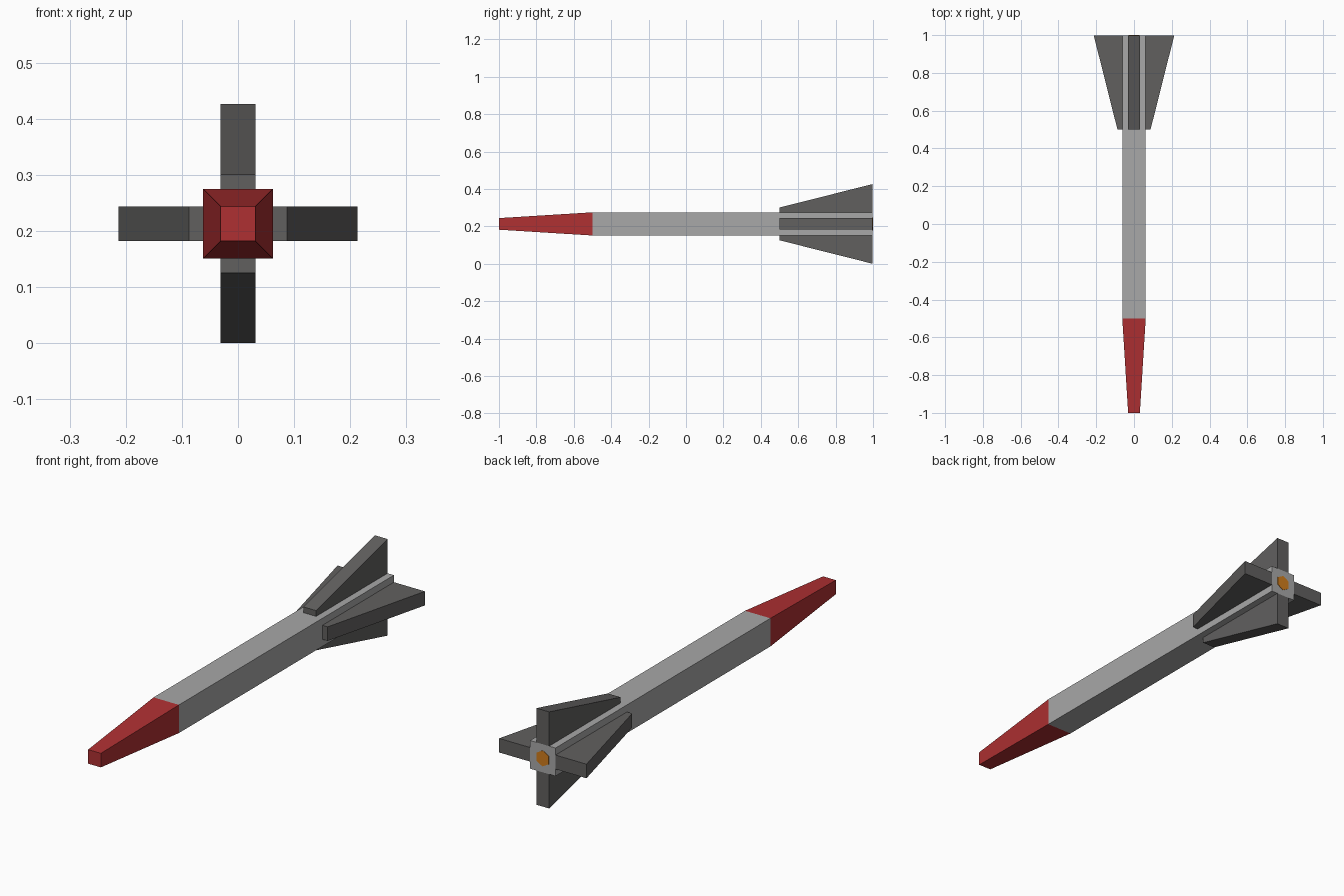
import bpy, bmesh, math
from mathutils import Matrix, Vector

if "Cube" in bpy.data.objects:
    bpy.data.objects.remove(bpy.data.objects["Cube"])

AXIS_Z = 0.213      # height of the missile's long axis
BODY = 0.062        # half width of body
THIN = 0.031        # half width of nose tip and half thickness of fins
TAIL = 0.998        # rear plane of body and fins


def material(name, srgb):
    mat = bpy.data.materials.new(name)
    lin = [((c / 255 + 0.055) / 1.055) ** 2.4 for c in srgb]
    mat.diffuse_color = (*lin, 1)
    mat.use_nodes = True
    mat.node_tree.nodes["Principled BSDF"].inputs["Base Color"].default_value = mat.diffuse_color
    return mat


body_grey = material("body grey", (168, 168, 168))
fin_grey = material("dark fin grey", (97, 96, 95))
nose_red = material("nose red", (175, 48, 50))
exhaust_orange = material("exhaust orange", (208, 125, 28))


def finish(name, bm, mat):
    bmesh.ops.recalc_face_normals(bm, faces=bm.faces)
    mesh = bpy.data.meshes.new(name)
    bm.to_mesh(mesh)
    bm.free()
    mesh.materials.append(mat)
    obj = bpy.data.objects.new(name, mesh)
    obj.location.z = AXIS_Z
    bpy.context.collection.objects.link(obj)
    return obj


def loft(name, sections, mat, turn=0):
    """Join rectangles (y, x0, x1, z0, z1) along y, turned about the long axis."""
    bm = bmesh.new()
    rings = [[bm.verts.new((x, y, z)) for x, z in ((x0, z0), (x1, z0), (x1, z1), (x0, z1))]
             for y, x0, x1, z0, z1 in sections]
    bm.faces.new(rings[0])
    bm.faces.new(rings[-1])
    for a, b in zip(rings, rings[1:]):
        for i in range(4):
            j = (i + 1) % 4
            bm.faces.new((a[i], a[j], b[j], b[i]))
    bmesh.ops.rotate(bm, verts=bm.verts, cent=Vector(), matrix=Matrix.Rotation(turn, 3, 'Y'))
    return finish(name, bm, mat)


# Square body and tapered nose
loft("body", [(-0.5, -BODY, BODY, -BODY, BODY), (TAIL, -BODY, BODY, -BODY, BODY)], body_grey)
loft("nose", [(-1, -THIN, THIN, -THIN, THIN), (-0.5, -BODY, BODY, -BODY, BODY)], nose_red)

# Four flared tail fins
for i, side in enumerate(("top", "right", "bottom", "left")):
    loft(side + "_fin", [(0.5, -THIN, THIN, BODY, 0.0875), (TAIL, -THIN, THIN, BODY, 0.213)],
         fin_grey, i * math.pi / 2)

# Six-sided exhaust plate on the tail
bm = bmesh.new()
turn = Matrix.Rotation(math.pi / 2, 4, 'X')
bmesh.ops.create_cone(bm, cap_ends=True, segments=6, radius1=0.035, radius2=0.035, depth=0.006,
                      matrix=Matrix.Translation((0, 0.997, 0)) @ turn)
finish("exhaust", bm, exhaust_orange)
